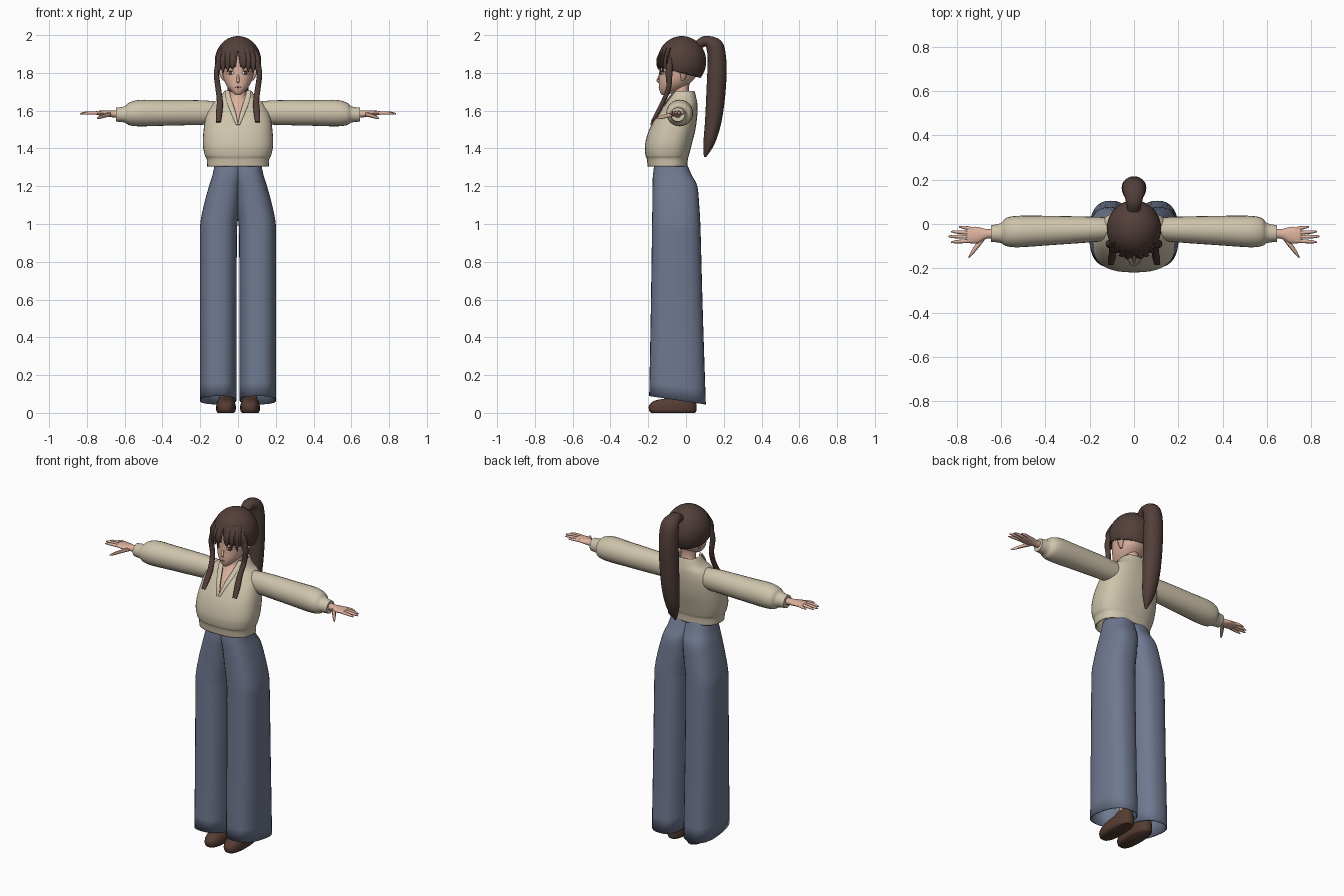
import bpy, bmesh, math
from mathutils import Vector as V
from mathutils.bvhtree import BVHTree

cube = bpy.data.objects.get("Cube")
if cube:
    bpy.data.objects.remove(cube, do_unlink=True)


def material(name, r, g, b):
    m = bpy.data.materials.new(name)
    m.use_nodes = True
    m.diffuse_color = (r, g, b, 1)
    bsdf = m.node_tree.nodes["Principled BSDF"]
    bsdf.inputs["Base Color"].default_value = (r, g, b, 1)
    bsdf.inputs["Roughness"].default_value = 0.8
    return m


CREAM = material("cream knit", 0.62, 0.55, 0.41)
BLUE = material("denim blue", 0.16, 0.19, 0.28)
HAIR = material("dark brown hair", 0.085, 0.05, 0.042)
SKIN = material("skin", 0.73, 0.45, 0.35)
SHOE = material("brown leather", 0.09, 0.045, 0.032)
WHITE = material("eye white", 0.75, 0.7, 0.66)
IRIS = material("red brown iris", 0.17, 0.04, 0.03)
LIP = material("lip", 0.45, 0.17, 0.14)


def finish(bm, name, mat, thick=0, mirror=False):
    """Turn a bmesh into one object, or a left and right pair."""
    bmesh.ops.recalc_face_normals(bm, faces=bm.faces)
    result = None
    for side in ("left_", "right_") if mirror else ("",):
        if side == "right_":
            for v in bm.verts:
                v.co.x *= -1
            bmesh.ops.reverse_faces(bm, faces=bm.faces)
        me = bpy.data.meshes.new(side + name)
        bm.to_mesh(me)
        me.materials.append(mat)
        me.polygons.foreach_set("use_smooth", [True] * len(me.polygons))
        me.set_sharp_from_angle(angle=math.radians(50))
        result = bpy.data.objects.new(side + name, me)
        bpy.context.collection.objects.link(result)
        if thick:
            mod = result.modifiers.new("thickness", "SOLIDIFY")
            mod.thickness = thick
            mod.offset = -1
    bm.free()
    return result


def spline(rings, steps):
    """Smoothly fill in rings, each a (centre, u, v) triple."""
    out = []
    last = len(rings) - 1
    for i in range(last):
        a, b, c, d = (rings[max(0, min(last, i + k))] for k in (-1, 0, 1, 2))
        for s in range(steps):
            t = s / steps
            out.append([q + (r - p) * t / 2 + (p * 2 - q * 5 + r * 4 - w) * t * t / 2
                        + (q * 3 - p - r * 3 + w) * t ** 3 / 2
                        for p, q, r, w in zip(a, b, c, d)])
    return out + [rings[-1]]


def loft_mesh(rings, n=24, power=2, caps=True, steps=4):
    bm = bmesh.new()
    loops = []
    for c, u, v in spline(rings, steps):
        loop = []
        for k in range(n):
            a = math.tau * k / n
            x, y = (math.copysign(abs(f) ** (2 / power), f) for f in (math.cos(a), math.sin(a)))
            loop.append(bm.verts.new(c + u * x + v * y))
        loops.append(loop)
    for p, q in zip(loops, loops[1:]):
        for k in range(n):
            j = (k + 1) % n
            bm.faces.new((p[k], p[j], q[j], q[k]))
    if caps:
        bm.faces.new(loops[0])
        bm.faces.new(loops[-1])
    return bm


def stack(rows):
    """Upright sections: z, front y, back y, inner x, outer x."""
    return [(V(((x0 + x1) / 2, (y0 + y1) / 2, z)), V(((x1 - x0) / 2, 0, 0)),
             V((0, (y1 - y0) / 2, 0))) for z, y0, y1, x0, x1 in rows]


def centred(rows):
    return stack([(z, y0, y1, -h, h) for z, y0, y1, h in rows])


def sideways(rows):
    """Sections along x: x, y, z, y radius, z radius."""
    return [(V((x, y, z)), V((0, ry, 0)), V((0, 0, rz))) for x, y, z, ry, rz in rows]


def strand(rows):
    """Flat lock along a path: x, y, z, half width, half depth."""
    pts = [V(r[:3]) for r in rows]
    out = []
    for i, r in enumerate(rows):
        t = pts[min(i + 1, len(pts) - 1)] - pts[max(i - 1, 0)]
        t.x = 0
        out.append((pts[i], V((r[3], 0, 0)), t.normalized().cross(V((1, 0, 0))) * r[4]))
    return out


def notch(bm, apex_z, end_z, half):
    """Cut a wedge out of the front, from its apex to its wide end."""
    rise = end_z - apex_z
    for s in (1, -1):
        bmesh.ops.bisect_plane(bm, geom=bm.verts[:] + bm.edges[:] + bm.faces[:], dist=1e-5,
                               plane_co=(0, 0, apex_z), plane_no=(rise * s, 0, -half))
    doomed = []
    for f in bm.faces:
        c = f.calc_center_median()
        if c.y < -0.03 and abs(c.x) < half * (c.z - apex_z) / rise:
            doomed.append(f)
    bmesh.ops.delete(bm, geom=doomed, context="FACES")


# Wide trousers, with a hem that drops toward the heel
leg = stack([(0.067, -0.195, 0.105, 0.008, 0.202), (0.5, -0.187, 0.09, 0.008, 0.202),
             (0.9, -0.181, 0.079, 0.006, 0.202), (1.0, -0.18, 0.076, 0.003, 0.2),
             (1.1, -0.178, 0.07, -0.01, 0.181), (1.2, -0.177, 0.06, -0.02, 0.154),
             (1.26, -0.175, 0.03, -0.03, 0.135), (1.33, -0.165, 0.0, -0.03, 0.12)])
leg[0][2].z = -0.022
finish(loft_mesh(leg, 32, 2.5, False), "trouser_leg", BLUE, 0.006, True)

# Ankles and shoes
finish(loft_mesh(stack([(0.05, -0.03, 0.04, 0.035, 0.095), (0.2, -0.035, 0.04, 0.035, 0.1),
                        (0.45, -0.05, 0.05, 0.03, 0.12)])), "shin", SKIN, mirror=True)
finish(loft_mesh(stack([(0, -0.185, 0.048, 0.022, 0.107), (0.012, -0.195, 0.055, 0.013, 0.115),
                        (0.04, -0.195, 0.056, 0.012, 0.115), (0.065, -0.165, 0.055, 0.02, 0.108),
                        (0.08, -0.09, 0.052, 0.03, 0.1), (0.095, -0.05, 0.05, 0.032, 0.098)]),
                 24, 2.5), "shoe", SHOE, mirror=True)

# Knitted top with an open neck
top = loft_mesh(centred([(1.305, -0.203, 0.008, 0.163), (1.345, -0.208, 0.01, 0.166),
                         (1.365, -0.215, 0.016, 0.176), (1.42, -0.217, 0.03, 0.186),
                         (1.5, -0.195, 0.05, 0.182), (1.58, -0.15, 0.06, 0.168),
                         (1.635, -0.11, 0.06, 0.138), (1.665, -0.092, 0.055, 0.1),
                         (1.705, -0.07, 0.045, 0.072)]), 40, 2.5, False)
notch(top, 1.53, 1.71, 0.055)
finish(top, "knitted_top", CREAM, 0.008)
finish(loft_mesh(strand([(0.004, -0.187, 1.525, 0.006, 0.004), (0.025, -0.15, 1.59, 0.013, 0.005),
                         (0.046, -0.103, 1.65, 0.015, 0.005), (0.058, -0.06, 1.705, 0.012, 0.005)]),
                 12), "collar_lapel", CREAM, mirror=True)

# Full sleeves gathered into cuffs
finish(loft_mesh(sideways([(0.09, -0.022, 1.588, 0.05, 0.058), (0.2, -0.025, 1.59, 0.058, 0.065),
                           (0.4, -0.03, 1.588, 0.067, 0.068), (0.52, -0.034, 1.587, 0.071, 0.07),
                           (0.575, -0.036, 1.583, 0.064, 0.06), (0.6, -0.041, 1.58, 0.045, 0.043),
                           (0.645, -0.043, 1.579, 0.037, 0.037)])), "sleeve", CREAM, mirror=True)

# Hands
finish(loft_mesh(sideways([(0.62, -0.043, 1.582, 0.022, 0.02), (0.665, -0.045, 1.583, 0.022, 0.018),
                           (0.705, -0.05, 1.586, 0.037, 0.014), (0.745, -0.05, 1.588, 0.036, 0.011),
                           (0.755, -0.05, 1.588, 0.03, 0.006)]), 16), "palm", SKIN, mirror=True)
for name, y, tip_x, tip_y in (("little", -0.024, 0.79, -0.013), ("ring", -0.041, 0.825, -0.034),
                              ("middle", -0.058, 0.837, -0.056), ("index", -0.075, 0.825, -0.082)):
    finish(loft_mesh(sideways([(0.725, y, 1.588, 0.009, 0.009),
                               (tip_x - 0.03, (y + tip_y * 2) / 3, 1.587, 0.008, 0.008),
                               (tip_x, tip_y, 1.583, 0.003, 0.003)]), 8),
           name + "_finger", SKIN, mirror=True)
finish(loft_mesh(sideways([(0.675, -0.06, 1.582, 0.014, 0.012), (0.705, -0.095, 1.574, 0.017, 0.011),
                           (0.733, -0.132, 1.565, 0.012, 0.009), (0.747, -0.152, 1.56, 0.003, 0.003)]),
                 8), "thumb", SKIN, mirror=True)

# Neck and chest
finish(loft_mesh(centred([(1.5, -0.172, 0.02, 0.09), (1.58, -0.134, 0.03, 0.085),
                          (1.63, -0.095, 0.03, 0.07), (1.67, -0.066, 0.02, 0.046),
                          (1.72, -0.062, 0.015, 0.04), (1.79, -0.06, 0.03, 0.04)])),
       "neck_and_chest", SKIN)

# Head, nose and ears
head = finish(loft_mesh(centred([(1.683, -0.128, -0.1, 0.012), (1.7, -0.138, -0.06, 0.033),
                                 (1.73, -0.144, 0.0, 0.059), (1.77, -0.143, 0.045, 0.077),
                                 (1.82, -0.141, 0.07, 0.085), (1.88, -0.141, 0.08, 0.087),
                                 (1.93, -0.12, 0.07, 0.07)]), 40, 2.2), "head", SKIN)
finish(loft_mesh(strand([(0, -0.138, 1.795, 0.005, 0.004), (0, -0.147, 1.77, 0.007, 0.005),
                         (0, -0.151, 1.757, 0.008, 0.006), (0, -0.142, 1.748, 0.005, 0.003)]), 10),
       "nose", SKIN)
finish(loft_mesh(stack([(1.76, -0.025, -0.01, 0.07, 0.082), (1.785, -0.03, 0.005, 0.072, 0.096),
                        (1.81, -0.03, 0.015, 0.075, 0.104), (1.83, -0.02, 0.005, 0.08, 0.1)]), 12),
       "ear", SKIN, mirror=True)

# Eyes, brows and mouth as thin plates laid on the face
face = BVHTree.FromPolygons([v.co for v in head.data.vertices],
                            [p.vertices for p in head.data.polygons])


def plate(name, mat, x, z, w, h, lift, mirror=True, tilt=0):
    bm = bmesh.new()

    def point(px, pz):
        hit = face.ray_cast(V((px, -1, pz)), V((0, 1, 0)))[0]
        return bm.verts.new(hit - V((0, lift, 0)))
    mid = point(x, z)
    rim = []
    for k in range(16):
        a = math.tau * k / 16
        dx = math.cos(a) * w
        rim.append(point(x + dx, z + math.sin(a) * h + dx * tilt))
    for k in range(16):
        bm.faces.new((mid, rim[k], rim[(k + 1) % 16]))
    finish(bm, name, mat, 0.001, mirror)


plate("eye_white", WHITE, 0.042, 1.8, 0.021, 0.0095, 0.002)
plate("iris", IRIS, 0.041, 1.8, 0.01, 0.0095, 0.0035)
plate("upper_lash", HAIR, 0.042, 1.81, 0.024, 0.0028, 0.004, tilt=-0.08)
plate("mouth", LIP, 0, 1.724, 0.015, 0.0028, 0.002, False)

# Hair cap, trimmed below and parted at the forehead
cap = bmesh.new()
bmesh.ops.create_uvsphere(cap, u_segments=40, v_segments=24, radius=1)
for v in cap.verts:
    v.co = V((v.co.x * 0.123, v.co.y * 0.129 - 0.022, v.co.z * 0.135 + 1.86))
bmesh.ops.bisect_plane(cap, geom=cap.verts[:] + cap.edges[:] + cap.faces[:], dist=1e-5,
                       plane_co=(0, -0.15, 1.832), plane_no=(0, -0.26, -1), clear_outer=True)
notch(cap, 1.925, 1.82, 0.014)
finish(cap, "hair_cap", HAIR, 0.012)

# Fringe locks
for i, x in enumerate((0.028, 0.053, 0.078, 0.1)):
    y = -0.024 - 0.129 * math.sqrt(1 - (x / 0.124) ** 2)
    finish(loft_mesh(strand([(x * 0.8, y * 0.82, 1.935, 0.009, 0.004), (x, y + 0.002, 1.88, 0.015, 0.007),
                             (x * 1.02, y, 1.84, 0.013, 0.006),
                             (x * 1.03, y + 0.004, 1.818 - i * 0.012, 0.002, 0.002)]), 10),
           f"fringe_lock_{i + 1}", HAIR, mirror=True)

# Long locks framing the face
finish(loft_mesh(strand([(0.1, -0.085, 1.88, 0.012, 0.014), (0.114, -0.09, 1.8, 0.014, 0.018),
                         (0.105, -0.092, 1.72, 0.015, 0.013), (0.096, -0.12, 1.65, 0.016, 0.012),
                         (0.1, -0.15, 1.59, 0.017, 0.012), (0.104, -0.181, 1.54, 0.013, 0.006)]), 12),
       "side_lock", HAIR, mirror=True)

# High ponytail
finish(loft_mesh(strand([(0, 0.055, 1.94, 0.028, 0.024), (0, 0.1, 1.968, 0.036, 0.028),
                         (0, 0.148, 1.945, 0.05, 0.046), (0, 0.164, 1.87, 0.055, 0.049),
                         (0, 0.16, 1.72, 0.055, 0.051), (0, 0.145, 1.55, 0.05, 0.044),
                         (0, 0.122, 1.43, 0.035, 0.03), (0, 0.1, 1.355, 0.006, 0.006)]), 24),
       "ponytail", HAIR)
